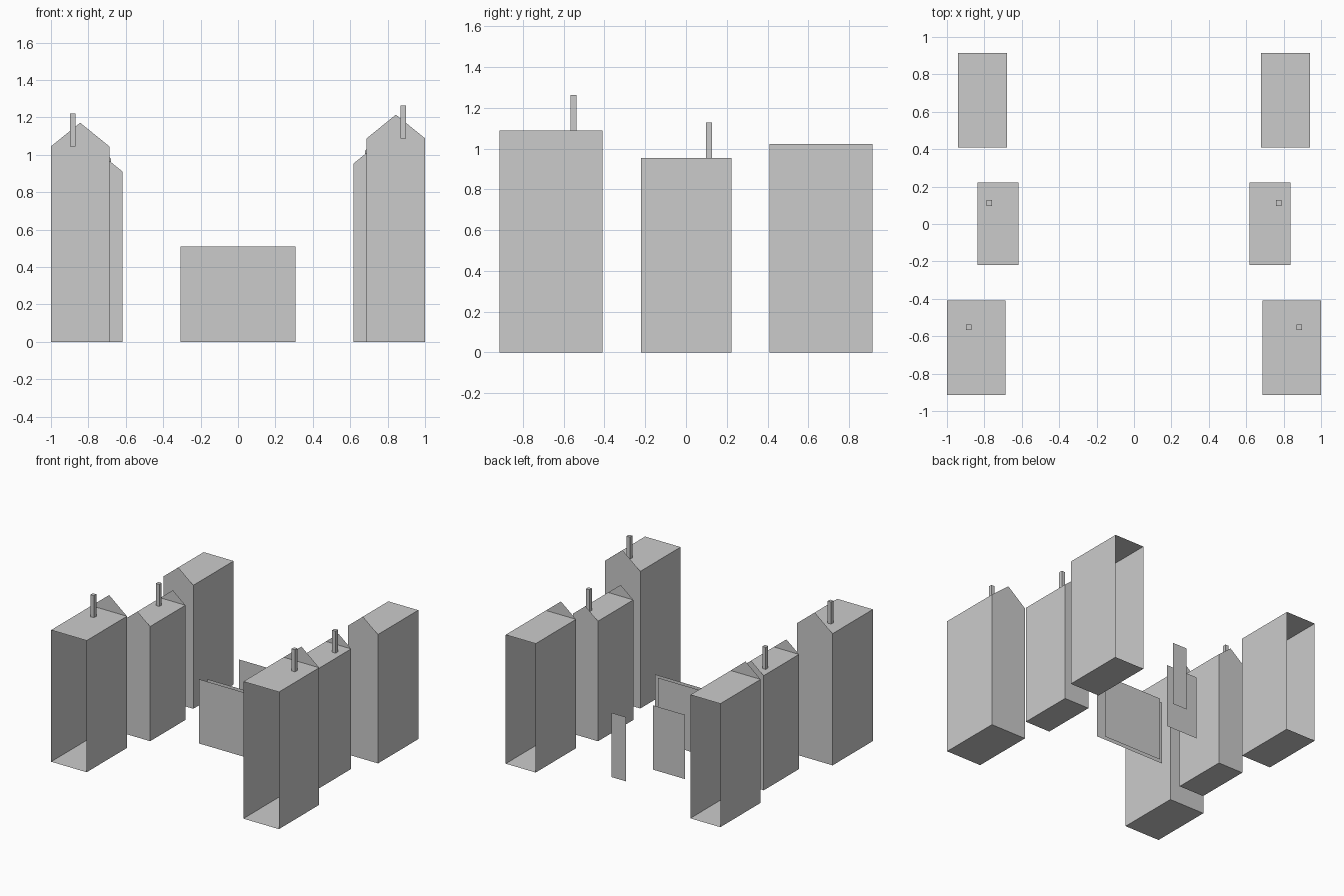
import bpy

if "Cube" in bpy.data.objects:
    bpy.data.objects.remove(bpy.data.objects["Cube"])


def mesh_object(name, verts, faces):
    mesh = bpy.data.meshes.new(name)
    mesh.from_pydata(verts, [], faces)
    mesh.update()
    obj = bpy.data.objects.new(name, mesh)
    bpy.context.collection.objects.link(obj)
    return obj


def house(name, x0, x1, y0, y1, h, front, back):
    """Flat-roofed block; each end is 'gable' (pentagon wall) or 'open'."""
    v = [(x0, y0, 0), (x1, y0, 0), (x1, y1, 0), (x0, y1, 0),
         (x0, y0, h), (x1, y0, h), (x1, y1, h), (x0, y1, h)]
    f = [(3, 2, 1, 0), (4, 5, 6, 7), (1, 2, 6, 5), (3, 0, 4, 7)]
    peak = ((x0 + x1) / 2, h + (x1 - x0) / 2 * 0.81)
    if front == 'gable':
        v.append((peak[0], y0, peak[1]))
        f.append((0, 1, 5, len(v) - 1, 4))
    if back == 'gable':
        v.append((peak[0], y1, peak[1]))
        f.append((2, 3, 7, len(v) - 1, 6))
    return mesh_object(name, v, f)


def chimney(name, x, y, z):
    bpy.ops.mesh.primitive_cube_add(size=1, location=(x, y, z + 0.0875))
    obj = bpy.context.object
    obj.name = name
    obj.scale = (0.03, 0.03, 0.175)


def panel(name, x0, x1, y, h=0.51):
    mesh_object(name, [(x0, y, 0), (x1, y, 0), (x1, y, h), (x0, y, h)], [(0, 1, 2, 3)])


# Rows of houses: inner x, outer x, y range, left eaves height, ends, chimney x and y
rows = [
    ("front", 0.688, 1.0, -0.915, -0.41, 1.045, 'open', 'gable', (0.883, -0.552)),
    ("middle", 0.617, 0.838, -0.22, 0.222, 0.91, 'gable', 'gable', (0.774, 0.112)),
    ("back", 0.679, 0.942, 0.41, 0.915, 0.98, 'gable', 'open', None),
]
for label, inner, outer, y0, y1, eaves, front, back, ch in rows:
    for side, s in (("left", -1), ("right", 1)):
        h = eaves + (0.043 if s > 0 else 0)  # right side stands slightly taller
        xa, xb = sorted((s * inner, s * outer))
        house(f"{label}_{side}_house", xa, xb, y0, y1, h, front, back)
        if ch:
            chimney(f"{label}_{side}_chimney", s * ch[0], ch[1], h)

# Upright flat panels along the street
panel("wide_panel", -0.308, 0.308, -0.05)
panel("second_panel", -0.258, 0.256, -0.015)
panel("small_panel", -0.265, 0.015, 0.39)
panel("narrow_panel", 0.06, 0.19, 0.665)
